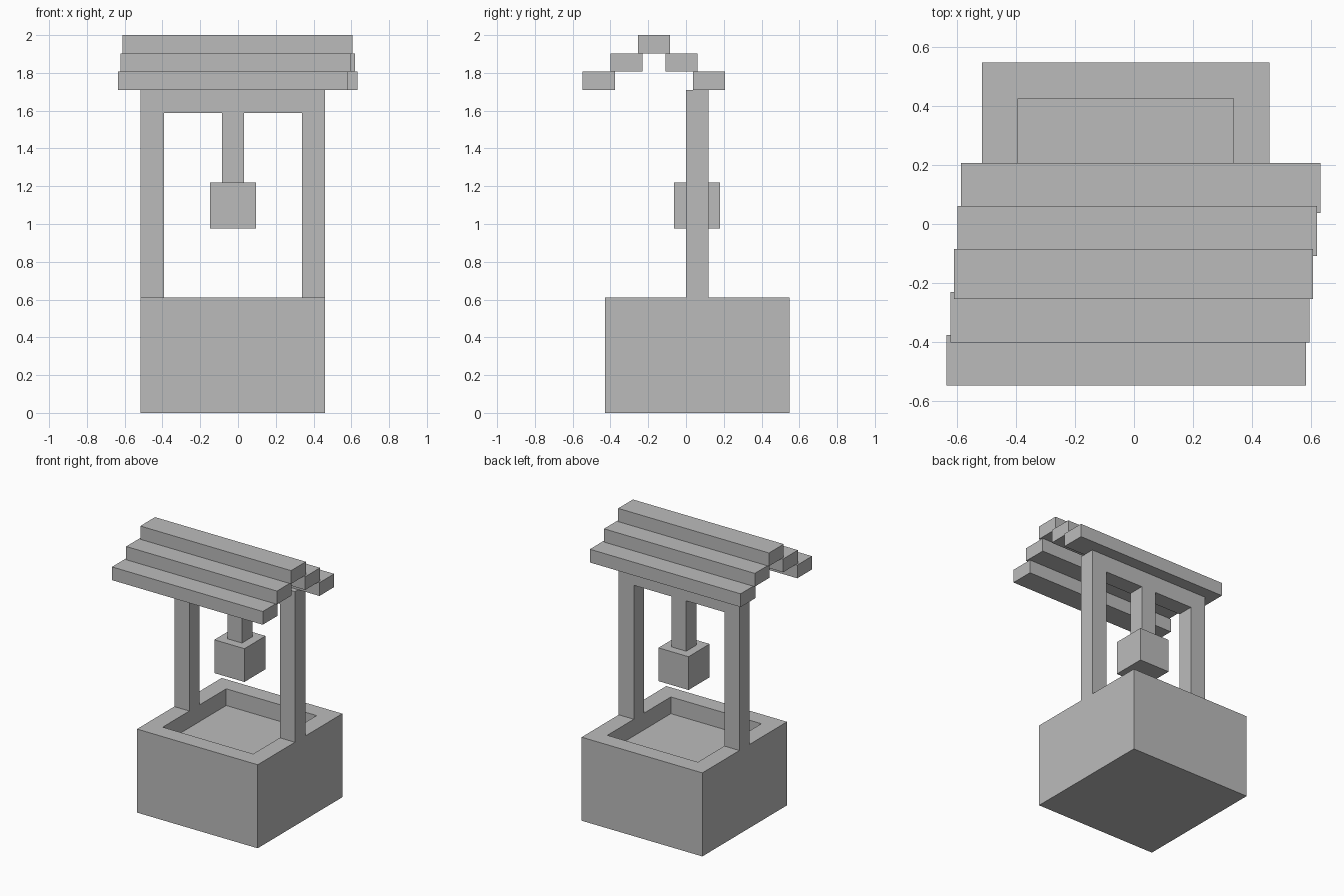
import bpy
import bmesh
from mathutils import Vector

cube = bpy.data.objects.get("Cube")
if cube:
    bpy.data.objects.remove(cube, do_unlink=True)

grey = bpy.data.materials.new("plain grey")
grey.use_nodes = True
grey.diffuse_color = (0.5, 0.5, 0.5, 1)
grey.node_tree.nodes["Principled BSDF"].inputs["Base Color"].default_value = grey.diffuse_color


def finish(name, bm):
    bmesh.ops.recalc_face_normals(bm, faces=bm.faces[:])
    mesh = bpy.data.meshes.new(name)
    bm.to_mesh(mesh)
    bm.free()
    mesh.materials.append(grey)
    obj = bpy.data.objects.new(name, mesh)
    bpy.context.collection.objects.link(obj)
    return obj


def box_mesh(low, high):
    low, high = Vector(low), Vector(high)
    bm = bmesh.new()
    bmesh.ops.create_cube(bm, size=1)
    bmesh.ops.scale(bm, vec=high - low, verts=bm.verts)
    bmesh.ops.translate(bm, vec=(low + high) / 2, verts=bm.verts)
    return bm


def box(name, low, high):
    return finish(name, box_mesh(low, high))


left, right = -0.515, 0.46      # outer sides of basin and frame
wall = 0.122                    # thickness of walls, posts and beam
rim, eaves = 0.61, 1.71

# Basin: a block with its top inset and sunk to form the rim and floor
bm = box_mesh((left, -0.43, 0), (right, 0.547, rim))
top = max(bm.faces, key=lambda f: f.calc_center_median().z)
bmesh.ops.inset_region(bm, faces=[top], thickness=wall, use_even_offset=True)
inner = bmesh.ops.extrude_discrete_faces(bm, faces=[top])["faces"][0]
bmesh.ops.translate(bm, vec=(0, 0, -wall), verts=inner.verts)
finish("basin", bm)

# Frame: one arch-shaped profile given depth
bm = bmesh.new()
beam_z = eaves - wall
profile = [(left, rim), (left, eaves), (right, eaves), (right, rim),
           (right - wall, rim), (right - wall, beam_z),
           (left + wall, beam_z), (left + wall, rim)]
face = bm.faces.new([bm.verts.new((x, 0, z)) for x, z in profile])
extruded = bmesh.ops.extrude_face_region(bm, geom=[face])["geom"]
bmesh.ops.translate(bm, vec=(0, 0.119, 0),
                    verts=[g for g in extruded if isinstance(g, bmesh.types.BMVert)])
finish("frame", bm)

# Rope and bucket hanging from the beam
box("rope", (-0.085, 0, 1.22), (0.032, 0.119, beam_z))
box("bucket", (-0.147, -0.063, 0.977), (0.096, 0.181, 1.22))

# Roof: five stepped planks, each slid a little further along
names = ["front_eave", "front_middle", "ridge", "back_middle", "back_eave"]
plank_h = (2 - eaves) / 3
for i, name in enumerate(names):
    x = -0.635 + i * 0.0122
    y = -0.547 + i * 0.146
    z = eaves + (2 - abs(i - 2)) * plank_h
    box(name + "_plank", (x, y, z), (x + 1.218, y + 0.17, z + plank_h))
